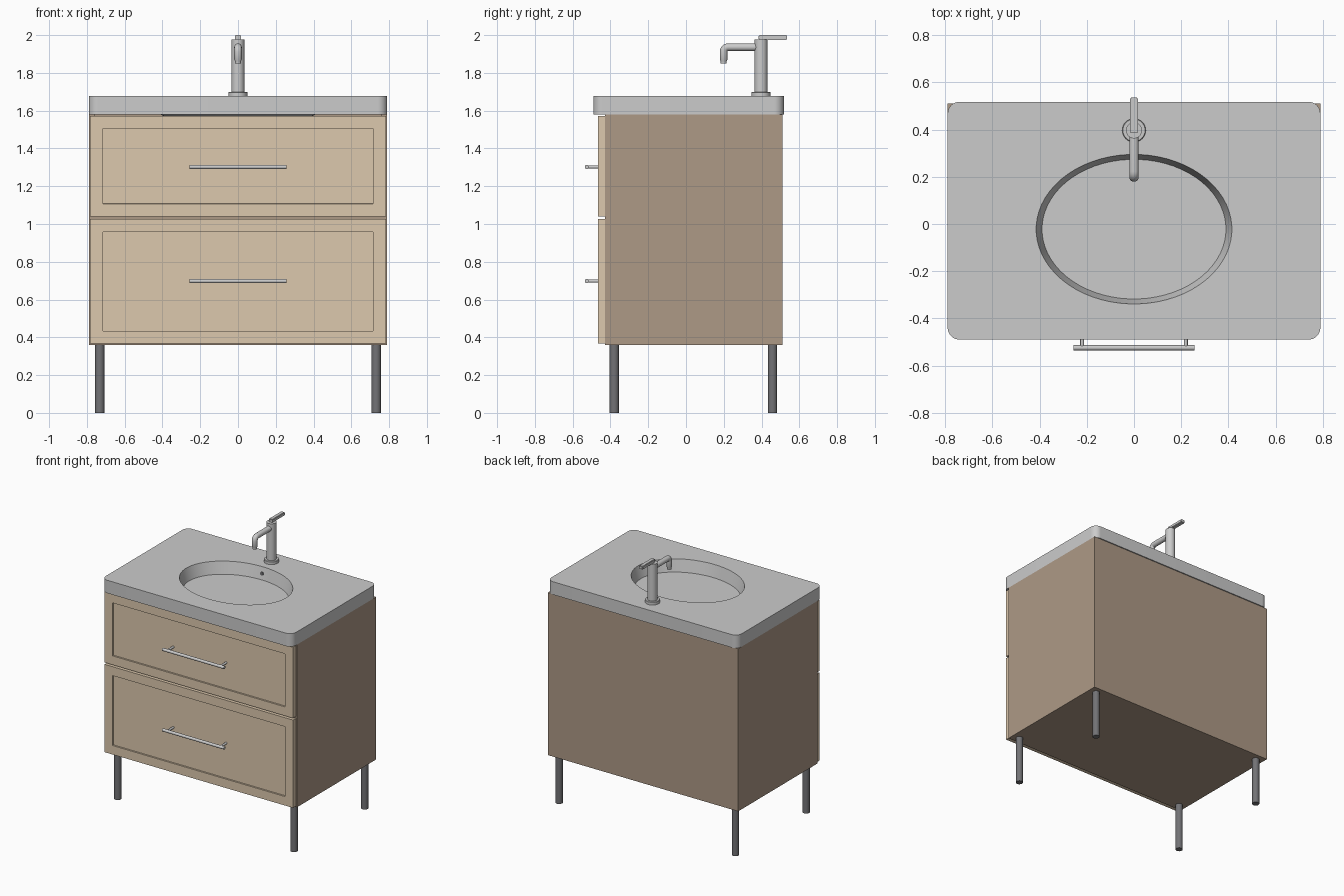
import bpy, bmesh, math
from mathutils import Vector

if "Cube" in bpy.data.objects:
    bpy.data.objects.remove(bpy.data.objects["Cube"])


def material(name, rgb):
    m = bpy.data.materials.new(name)
    m.diffuse_color = (*rgb, 1)
    m.use_nodes = True
    m.node_tree.nodes["Principled BSDF"].inputs["Base Color"].default_value = m.diffuse_color
    return m


TAN = material("light_wood", (0.72, 0.58, 0.42))
BROWN = material("dark_wood", (0.42, 0.32, 0.24))
DARK = material("dark_metal", (0.17, 0.17, 0.18))


def finish(bm, name, mat=None, smooth=False):
    bmesh.ops.recalc_face_normals(bm, faces=bm.faces)
    me = bpy.data.meshes.new(name)
    bm.to_mesh(me)
    bm.free()
    ob = bpy.data.objects.new(name, me)
    bpy.context.collection.objects.link(ob)
    if mat:
        me.materials.append(mat)
    if smooth:
        bpy.ops.object.select_all(action='DESELECT')
        ob.select_set(True)
        bpy.context.view_layer.objects.active = ob
        bpy.ops.object.shade_smooth_by_angle(angle=math.radians(35))
    return ob


def box_bm(lo, hi):
    bm = bmesh.new()
    bmesh.ops.create_cube(bm, size=1)
    for v in bm.verts:
        v.co = [(lo[i] + hi[i]) / 2 + v.co[i] * (hi[i] - lo[i]) for i in range(3)]
    return bm


def box(name, lo, hi, mat=None):
    return finish(box_bm(lo, hi), name, mat)


def loft(name, rings, mat=None):
    """Skin a list of equal-length point rings and cap both ends."""
    bm = bmesh.new()
    vs = [[bm.verts.new(p) for p in r] for r in rings]
    n = len(vs[0])
    for a, b in zip(vs, vs[1:]):
        for i in range(n):
            j = (i + 1) % n
            bm.faces.new((a[i], a[j], b[j], b[i]))
    bm.faces.new(vs[0])
    bm.faces.new(vs[-1])
    return finish(bm, name, mat, True)


def tube(name, pts, radii, mat=None, n=24):
    """Round tube along a path lying in a plane of constant x, or along x."""
    pts = [Vector(p) for p in pts]
    rings = []
    for k, p in enumerate(pts):
        d = (pts[min(k + 1, len(pts) - 1)] - pts[max(k - 1, 0)]).normalized()
        u = Vector((0, 1, 0)) if abs(d.x) > 0.9 else Vector((1, 0, 0))
        w = d.cross(u)
        rings.append([p + (u * math.cos(t) + w * math.sin(t)) * radii[k]
                      for t in (2 * math.pi * i / n for i in range(n))])
    return loft(name, rings, mat)


# Countertop with sunken oval basin, as one closed loft
K = 16


def oval(rx, ry, z):
    return [(rx * math.cos(t), -0.022 + ry * math.sin(t), z)
            for t in ((i + 0.5) / K * math.pi / 2 for i in range(4 * K))]


def slab(z, x=0.79, y0=-0.49, y1=0.518, r=0.05):
    pts = []
    for q, (cx, cy) in enumerate(((x - r, y1 - r), (r - x, y1 - r), (r - x, y0 + r), (x - r, y0 + r))):
        for i in range(K):
            t = (q + i / (K - 1)) * math.pi / 2
            pts.append((cx + r * math.cos(t), cy + r * math.sin(t), z))
    return pts


loft("countertop_basin", [oval(0.392, 0.297, 1.57), oval(0.41, 0.315, 1.58), slab(1.58), slab(1.677),
                          oval(0.415, 0.317, 1.677), oval(0.39, 0.296, 1.588)])
tube("overflow_hole", [(0, 0.28, 1.63), (0, 0.30, 1.63)], [0.013, 0.013], DARK)

# Cabinet carcass panels
for s, side in ((-1, "left"), (1, "right")):
    xs = sorted((s * 0.76, s * 0.79))
    box(f"cabinet_{side}_side", (xs[0], -0.43, 0.36), (xs[1], 0.51, 1.58), BROWN)
box("cabinet_back", (-0.76, 0.48, 0.36), (0.76, 0.51, 1.58), BROWN)
box("cabinet_bottom", (-0.76, -0.43, 0.36), (0.76, 0.48, 0.39), BROWN)
box("cabinet_middle_rail", (-0.76, -0.43, 1.0), (0.76, -0.38, 1.06), BROWN)

# Drawer fronts with recessed panels, and their bar handles
for name, z0, z1, hz in (("upper", 1.04, 1.572, 1.302), ("lower", 0.367, 1.026, 0.698)):
    bm = box_bm((-0.783, -0.465, z0), (0.783, -0.43, z1))
    front = min(bm.faces, key=lambda f: f.calc_center_median().y)
    bmesh.ops.inset_region(bm, faces=[front], thickness=0.095)
    rim = bmesh.ops.inset_region(bm, faces=[front], thickness=0.0005)
    for v in front.verts:
        v.co.y += 0.012
    finish(bm, f"{name}_drawer_front", TAN)
    tube(f"{name}_handle_bar", [(-0.256, -0.525, hz), (0.256, -0.525, hz)], [0.011] * 2)
    for s, side in ((-1, "left"), (1, "right")):
        tube(f"{name}_handle_{side}_post", [(s * 0.22, -0.525, hz), (s * 0.22, -0.45, hz)], [0.008] * 2)

# Legs
for s, side in ((-1, "left"), (1, "right")):
    for y, end in ((-0.38, "front"), (0.458, "back")):
        tube(f"{end}_{side}_leg", [(s * 0.732, y, 0), (s * 0.732, y, 0.36)], [0.025] * 2, DARK)

# Faucet: base, column, bent spout, lever
FY = 0.397
tube("faucet_base", [(0, FY, 1.675), (0, FY, 1.697), (0, FY, 1.7)], [0.05, 0.05, 0.047], n=32)
tube("faucet_column", [(0, FY, 1.69), (0, FY, 1.976)], [0.034] * 2, n=32)
bend = [(0, 0.223 - 0.024 * math.sin(t), 1.912 + 0.024 * math.cos(t))
        for t in (math.pi / 2 * i / 6 for i in range(7))]
tube("faucet_spout", [(0, FY, 1.936)] + bend + [(0, 0.199, 1.87), (0, 0.199, 1.862), (0, 0.199, 1.85)],
     [0.02] * 9 + [0.016] * 2)
lever = box_bm((-0.016, 0.385, 1.975), (0.016, 0.536, 2.0))
bmesh.ops.bevel(lever, geom=lever.edges[:], offset=0.004, segments=2, affect='EDGES')
finish(lever, "faucet_lever", None, True)
